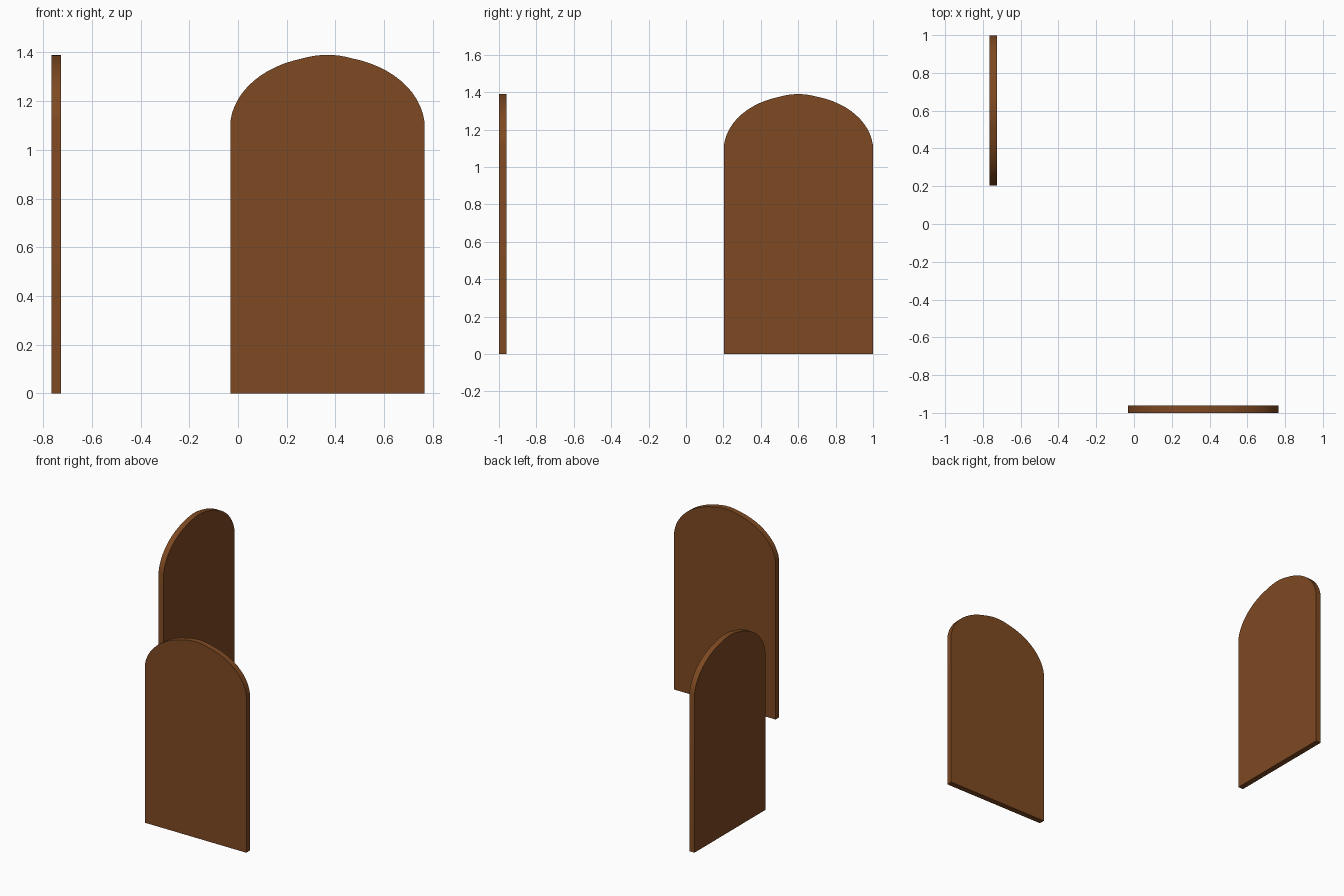
import bpy, bmesh, math

if "Cube" in bpy.data.objects:
    bpy.data.objects.remove(bpy.data.objects["Cube"])

wood = bpy.data.materials.new("brown wood")
wood.diffuse_color = (0.209, 0.067, 0.016, 1)
wood.use_nodes = True
wood.node_tree.nodes["Principled BSDF"].inputs["Base Color"].default_value = wood.diffuse_color

HALF, THICK = 0.398, 0.04


def arch_height(u):
    """Top edge: elliptical shoulders with a small raised crown."""
    if abs(u) < 0.1:
        return 1.39 - 0.014 * (u / 0.1) ** 2
    return 1.09 + 0.295 * math.sqrt(1 - (u / 0.4) ** 2)


def outline():
    # shoulder samples bunch towards the steep ends; crown is evenly spaced
    end, kink = math.asin(HALF / 0.4), math.asin(0.25)
    right = [0.4 * math.sin(end + (kink - end) * i / 12) for i in range(13)]
    crown = [0.1 - 0.2 * i / 8 for i in range(1, 8)]
    us = right + crown + [-u for u in reversed(right)]
    return [(-HALF, 0), (HALF, 0)] + [(u, arch_height(u)) for u in us]


def panel(name, location, angle):
    bm = bmesh.new()
    face = bm.faces.new([bm.verts.new((u, -THICK / 2, z)) for u, z in outline()])
    ext = bmesh.ops.extrude_face_region(bm, geom=[face], use_keep_orig=True)
    moved = [g for g in ext["geom"] if isinstance(g, bmesh.types.BMVert)]
    bmesh.ops.translate(bm, verts=moved, vec=(0, THICK, 0))
    bmesh.ops.recalc_face_normals(bm, faces=bm.faces)
    mesh = bpy.data.meshes.new(name)
    bm.to_mesh(mesh)
    bm.free()
    mesh.materials.append(wood)
    obj = bpy.data.objects.new(name, mesh)
    bpy.context.collection.objects.link(obj)
    obj.location = location
    obj.rotation_euler.z = angle
    bpy.ops.object.select_all(action='DESELECT')
    obj.select_set(True)
    bpy.context.view_layer.objects.active = obj
    bpy.ops.object.shade_smooth_by_angle(angle=math.radians(30))


# Two arched boards standing at right angles to each other
panel("front_arched_panel", (0.367, -0.98, 0), 0)
panel("side_arched_panel", (-0.746, 0.601, 0), math.pi / 2)
